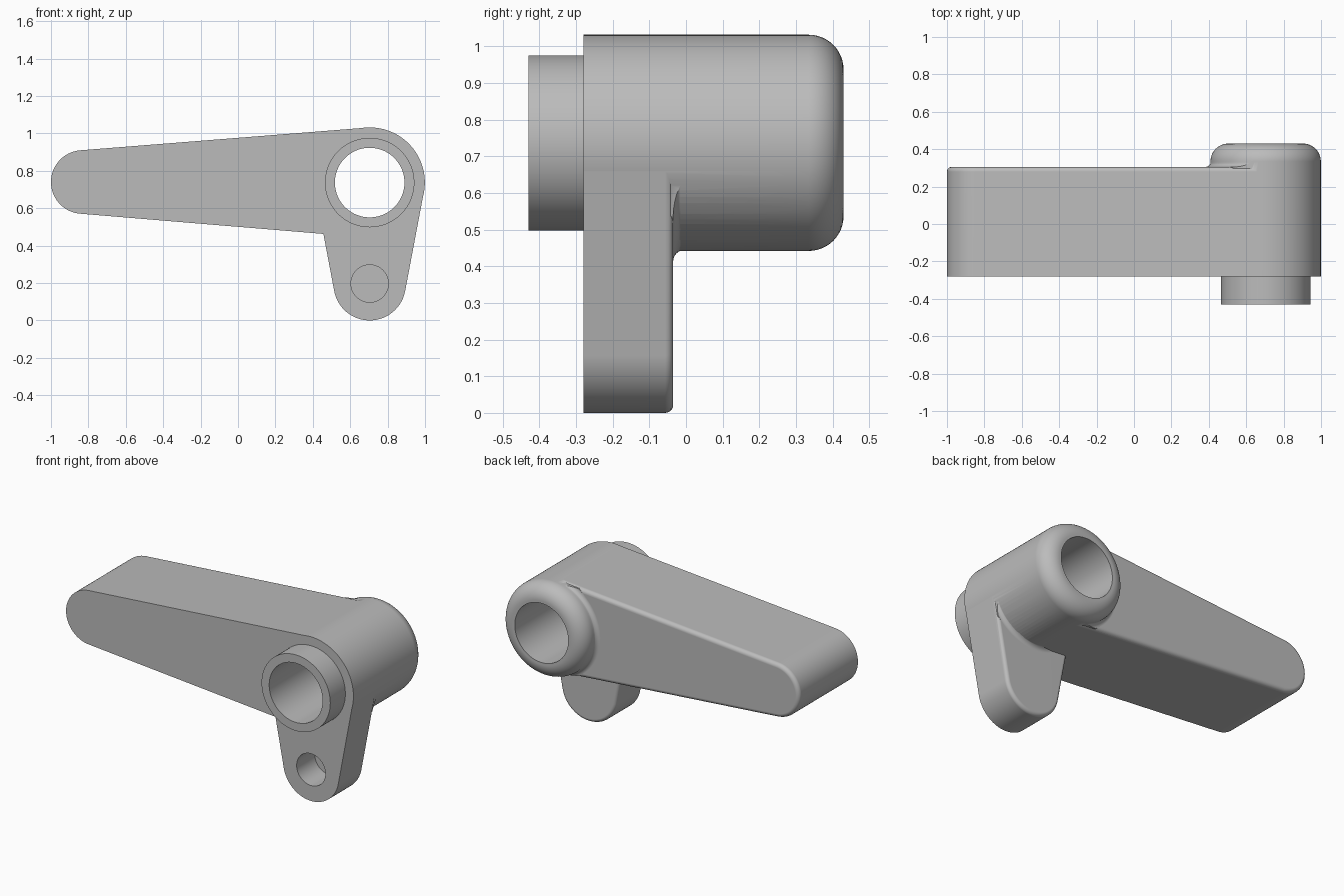
import bpy
import bmesh
from math import sin, cos, pi, acos, atan2, hypot, radians

if "Cube" in bpy.data.objects:
    bpy.data.objects.remove(bpy.data.objects["Cube"], do_unlink=True)

grey = bpy.data.materials.new("light grey")
grey.use_nodes = True
colour = (0.5, 0.5, 0.5, 1)
grey.diffuse_color = colour
grey.node_tree.nodes["Principled BSDF"].inputs["Base Color"].default_value = colour

HUB, HUB_R = (0.704, 0.737), 0.295
TIP, TIP_R = (-0.83, 0.74), 0.17
LUG, LUG_R = (0.704, 0.193), 0.193
FRONT, HUB_BACK = -0.28, 0.43
ARM_BACK, LUG_BACK = 0.305, -0.035
FILLET = 0.03


def arc(centre, r, start, end, n):
    return [(centre[0] + r * cos(start + (end - start) * i / n),
             centre[1] + r * sin(start + (end - start) * i / n)) for i in range(n + 1)]


def circle(centre, r):
    return arc(centre, r, 0, 2 * pi, 96)[:-1]


def hull(c1, r1, c2, r2):
    """Outline of two circles joined by their outer tangents."""
    dx, dz = c2[0] - c1[0], c2[1] - c1[1]
    t, a = atan2(dz, dx), acos((r1 - r2) / hypot(dx, dz))
    return arc(c1, r1, t + a, t + 2 * pi - a, 36) + arc(c2, r2, t - a, t + a, 48)


def loft(name, rings):
    """Solid through (y, outline) rings."""
    bm = bmesh.new()
    rows = [[bm.verts.new((x, y, z)) for x, z in ring] for y, ring in rings]
    n = len(rows[0])
    for lo, hi in zip(rows, rows[1:]):
        for i in range(n):
            j = (i + 1) % n
            bm.faces.new((lo[i], lo[j], hi[j], hi[i]))
    bm.faces.new(rows[0])
    bm.faces.new(rows[-1])
    bmesh.ops.recalc_face_normals(bm, faces=bm.faces)
    mesh = bpy.data.meshes.new(name)
    bm.to_mesh(mesh)
    bm.free()
    mesh.materials.append(grey)
    ob = bpy.data.objects.new(name, mesh)
    bpy.context.collection.objects.link(ob)
    return ob


def lathe(name, centre, profile):
    return loft(name, [(y, circle(centre, r)) for r, y in profile])


def combine(target, tool, operation):
    mod = target.modifiers.new(operation.lower(), "BOOLEAN")
    mod.operation, mod.object, mod.solver = operation, tool, "EXACT"
    bpy.context.view_layer.objects.active = target
    bpy.ops.object.modifier_apply(modifier=mod.name)
    bpy.data.objects.remove(tool, do_unlink=True)


def rounded_arm(name, centre, r, back, edge):
    """Tapered arm with a rounded back edge."""
    steps = [(FRONT, 0)]
    for i in range(7):
        a = pi / 2 * i / 6
        steps.append((back - edge + edge * sin(a), edge * (1 - cos(a))))
    return loft(name, [(y, hull(centre, r - d, HUB, HUB_R - 0.001 - d)) for y, d in steps])


def hub_flare(name, centre, r, back):
    """Concave fillet where an arm's back meets the hub."""
    profile = [(HUB_R + FILLET, back - 0.015)]
    for i in range(7):
        a = pi / 2 * i / 6
        profile.append((HUB_R - 0.002 + FILLET * (1 - sin(a)),
                        back + FILLET * (1 - cos(a))))
    flare = lathe(name, HUB, profile)
    clip = loft("clip", [(y, hull(centre, r - 0.007, HUB, HUB_R - 0.007))
                         for y in (back - 0.1, back + 0.1)])
    combine(flare, clip, "INTERSECT")
    return flare


# Hub with front collar and rounded back rim
rim = 0.095
profile = [(0.239, -0.43), (0.239, FRONT), (HUB_R, FRONT)]
for i in range(13):
    a = pi / 2 * i / 12
    profile.append((HUB_R - rim + rim * cos(a), HUB_BACK - rim + rim * sin(a)))
body = lathe("lever_body", HUB, profile)

# Long arm, short lug and their fillets
for part in (rounded_arm("long_arm", TIP, TIP_R, ARM_BACK, 0.025),
             rounded_arm("short_lug", LUG, LUG_R, LUG_BACK, 0.022),
             hub_flare("long_arm_fillet", TIP, TIP_R, ARM_BACK),
             hub_flare("short_lug_fillet", LUG, LUG_R, LUG_BACK)):
    combine(body, part, "UNION")

# Through bore and blind pin hole
combine(body, lathe("bore", HUB, [(0.186, -0.6), (0.186, 0.6)]), "DIFFERENCE")
combine(body, lathe("pin_hole", (LUG[0], 0.197), [(0.1, -0.4), (0.1, -0.1)]), "DIFFERENCE")

# Smooth rounded surfaces, keep edges crisp
bpy.ops.object.select_all(action="DESELECT")
body.select_set(True)
bpy.context.view_layer.objects.active = body
bpy.ops.object.shade_smooth_by_angle(angle=radians(30))
weighted = body.modifiers.new("weighted_normals", "WEIGHTED_NORMAL")
weighted.keep_sharp = True
